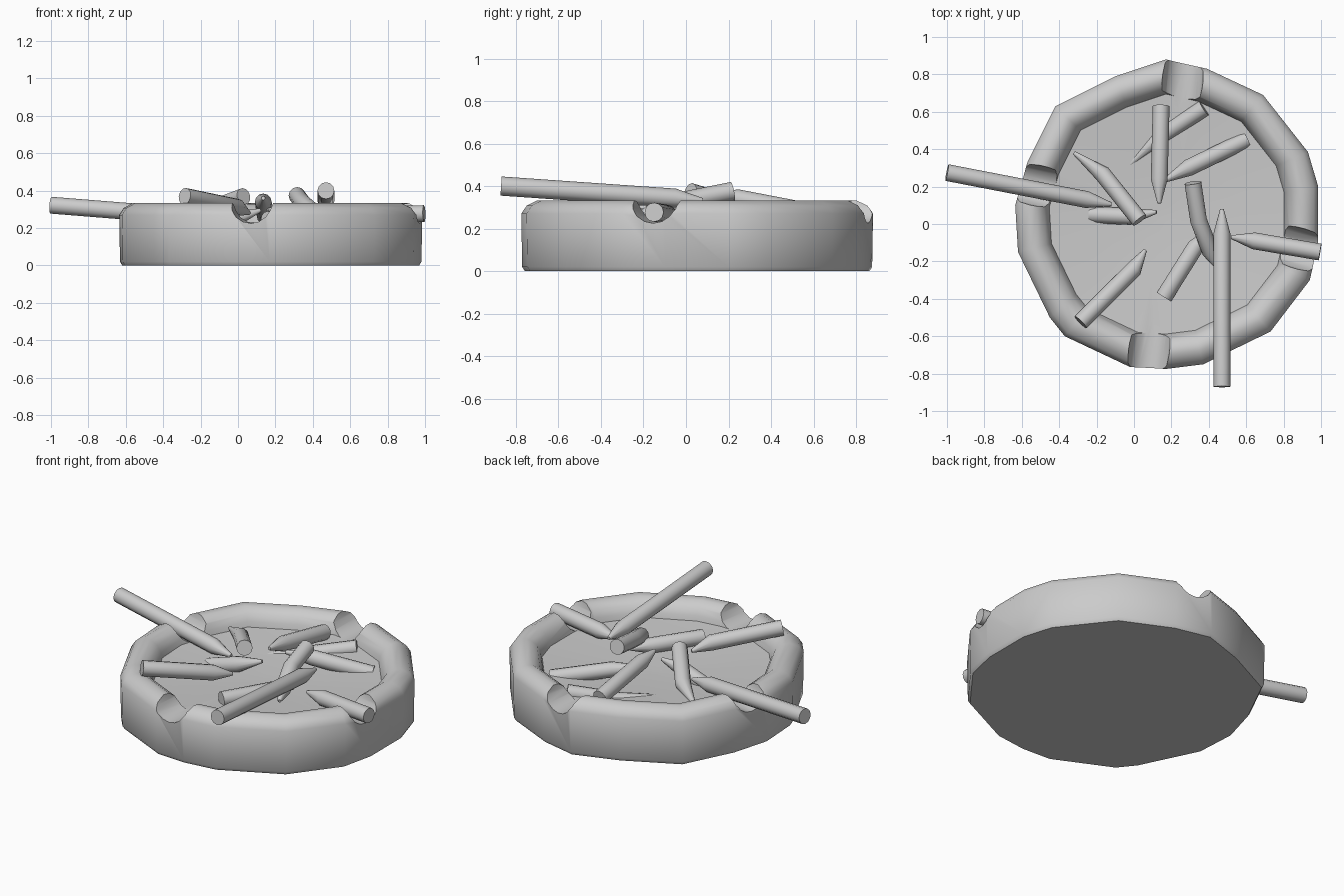
import bpy, bmesh, math
from mathutils import Vector

if "Cube" in bpy.data.objects:
    bpy.data.objects.remove(bpy.data.objects["Cube"])

CENTRE = Vector((0.175, 0.055, 0))


def make_object(name, bm):
    bmesh.ops.recalc_face_normals(bm, faces=bm.faces)
    mesh = bpy.data.meshes.new(name)
    bm.to_mesh(mesh)
    bm.free()
    ob = bpy.data.objects.new(name, mesh)
    bpy.context.collection.objects.link(ob)
    return ob


def loft(name, rings):
    """Skin a list of equal-length point loops and cap both ends."""
    bm = bmesh.new()
    loops = [[bm.verts.new(p) for p in r] for r in rings]
    n = len(loops[0])
    for a, b in zip(loops, loops[1:]):
        for i in range(n):
            j = (i + 1) % n
            bm.faces.new((a[i], a[j], b[j], b[i]))
    bm.faces.new(loops[0])
    bm.faces.new(loops[-1])
    return make_object(name, bm)


def tube(name, path, radii, sides=12):
    """Round tube along a path with a radius at every point."""
    pts = [Vector(p) for p in path]
    rings = []
    for i, p in enumerate(pts):
        d = (pts[min(i + 1, len(pts) - 1)] - pts[max(i - 1, 0)]).normalized()
        side = d.cross(Vector((0, 0, 1))).normalized()
        up = side.cross(d)
        rings.append([p + radii[i] * (side * math.cos(t) + up * math.sin(t))
                      for t in (2 * math.pi * k / sides for k in range(sides))])
    return loft(name, rings)


def smooth(ob, angle):
    bpy.ops.object.select_all(action='DESELECT')
    ob.select_set(True)
    bpy.context.view_layer.objects.active = ob
    bpy.ops.object.shade_smooth_by_angle(angle=math.radians(angle))


# Tray: irregular hand-shaped outline swept through a rim profile
outline = [(0.17, 0.88), (0.39, 0.83), (0.69, 0.69), (0.93, 0.385), (0.985, 0.2),
           (0.985, -0.1), (0.94, -0.3), (0.73, -0.575), (0.37, -0.75), (0.17, -0.775),
           (-0.02, -0.765), (-0.37, -0.6), (-0.45, -0.5), (-0.62, -0.15),
           (-0.635, 0.1), (-0.57, 0.33), (-0.42, 0.63), (-0.1, 0.79)]
profile = [(0.98, 0), (0.995, 0.02), (1, 0.27), (0.97, 0.308), (0.91, 0.333),
           (0.86, 0.328), (0.81, 0.30), (0.785, 0.26), (0.775, 0.23),
           (0.4, 0.21), (0.05, 0.2)]
tray = loft("tray", [[CENTRE + Vector(((x - CENTRE.x) * s, (y - CENTRE.y) * s, z))
                      for x, y in outline] for s, z in profile])

# Four rests cut across the rim
bpy.context.view_layer.objects.active = tray
for x, y in [(0.08, -0.68), (0.26, 0.77), (-0.54, 0.21), (0.88, -0.13)]:
    d = (Vector((x, y, 0)) - CENTRE).normalized()
    mid = Vector((x, y, 0.335))
    cutter = tube("rest_cutter", [mid - d * 0.2, mid + d * 0.25], [0.11, 0.11], 16)
    cutter.hide_render = True
    mod = tray.modifiers.new("rest", 'BOOLEAN')
    mod.operation = 'DIFFERENCE'
    mod.solver = 'EXACT'
    mod.object = cutter
    bpy.ops.object.modifier_apply(modifier=mod.name)
    bpy.data.objects.remove(cutter)
smooth(tray, 40)

# Cigarette stubs: flat filter end first, pinched burnt tip last
R = 0.045
stubs = {
    "long_front": [(0.47, -0.87, 0.4), (0.47, -0.05, 0.343), (0.47, 0.08, 0.333)],
    "long_left": [(-1.0, 0.275, 0.322), (-0.25, 0.13, 0.262), (-0.12, 0.105, 0.25)],
    "right": [(0.995, -0.15, 0.277), (0.64, -0.09, 0.267), (0.52, -0.07, 0.265)],
    "front_left": [(-0.285, -0.525, 0.37), (0.0, -0.24, 0.31), (0.06, -0.14, 0.28)],
    "centre_left": [(0.03, 0.02, 0.37), (-0.17, 0.27, 0.295), (-0.32, 0.38, 0.26)],
    "bent": [(0.315, 0.22, 0.375), (0.345, 0.02, 0.335), (0.41, -0.15, 0.28),
             (0.45, -0.24, 0.255)],
    "front_inner": [(0.16, -0.39, 0.245), (0.33, -0.12, 0.25), (0.4, -0.03, 0.245)],
    "back_upright": [(0.145, 0.63, 0.265), (0.135, 0.24, 0.34), (0.135, 0.11, 0.36)],
    "back_right": [(0.6, 0.45, 0.2), (0.29, 0.3, 0.275), (0.16, 0.23, 0.3)],
    "back_low": [(0.375, 0.62, 0.235), (0.13, 0.46, 0.19), (-0.03, 0.31, 0.2)],
    "sunken": [(-0.23, 0.05, 0.18), (-0.02, 0.04, 0.25), (0.12, 0.065, 0.295)],
}
for name, path in stubs.items():
    radii = [R] * (len(path) - 1) + [0.01]
    smooth(tube("stub_" + name, path, radii), 35)
